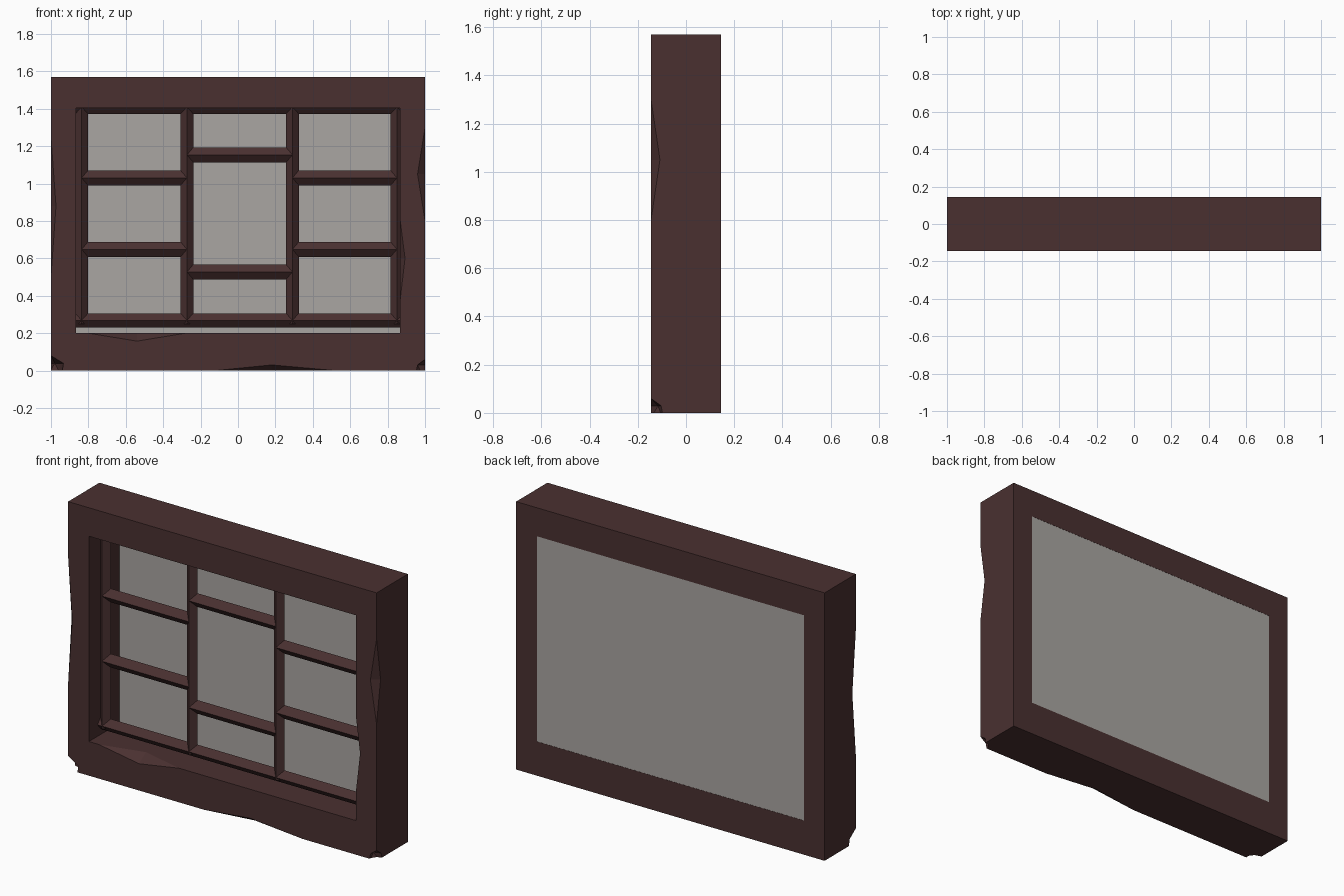
import bpy, bmesh
from mathutils import Vector

if "Cube" in bpy.data.objects:
    bpy.data.objects.remove(bpy.data.objects["Cube"])


def material(name, rgb):
    m = bpy.data.materials.new(name)
    m.diffuse_color = (*rgb, 1)
    m.use_nodes = True
    m.node_tree.nodes["Principled BSDF"].inputs["Base Color"].default_value = m.diffuse_color
    return m


WOOD = material("dark_wood", (0.068, 0.030, 0.030))
GLASS = material("grey_glass", (0.40, 0.38, 0.36))
FRONT, BACK = -0.145, 0.145


def finish(name, bm, mat):
    bmesh.ops.recalc_face_normals(bm, faces=bm.faces[:])
    me = bpy.data.meshes.new(name)
    bm.to_mesh(me)
    bm.free()
    me.materials.append(mat)
    ob = bpy.data.objects.new(name, me)
    bpy.context.collection.objects.link(ob)
    return ob


def hull(name, points):
    bm = bmesh.new()
    for p in points:
        bm.verts.new(p)
    bmesh.ops.convex_hull(bm, input=bm.verts[:])
    return finish(name, bm, WOOD)


def ball(name, loc, r):
    bm = bmesh.new()
    bmesh.ops.create_icosphere(bm, subdivisions=1, radius=r)
    bmesh.ops.translate(bm, verts=bm.verts[:], vec=loc)
    return finish(name, bm, WOOD)


# Frame: rectangular ring pushed back to full depth
def rect(bm, x, z0, z1):
    return [bm.verts.new((a, FRONT, b)) for a, b in ((-x, z0), (x, z0), (x, z1), (-x, z1))]


bm = bmesh.new()
outer = rect(bm, 1.0, 0.0, 1.57)
inner = rect(bm, 0.865, 0.2, 1.403)
for i in range(4):
    j = (i + 1) % 4
    bm.faces.new((outer[i], outer[j], inner[j], inner[i]))
ext = bmesh.ops.extrude_face_region(bm, geom=bm.faces[:], use_keep_orig=True)
moved = [g for g in ext["geom"] if isinstance(g, bmesh.types.BMVert)]
bmesh.ops.translate(bm, verts=moved, vec=(0, BACK - FRONT, 0))
frame = finish("frame", bm, WOOD)

# Chipped edges: end, end, notch on the front, notch on the side, point outside
F = FRONT
chips = [
    [(1, F, 0.8), (1, F, 1.3), (0.96, F, 1.05), (1, -0.108, 1.05), (1.08, F - 0.08, 1.05)],
    [(-1, F, 0.5), (-1, F, 1.25), (-0.973, F, 0.88), (-1, -0.112, 0.88), (-1.08, F - 0.08, 0.88)],
    [(-0.12, F, 0), (0.52, F, 0), (0.18, F, 0.03), (0.18, -0.10, 0), (0.18, F - 0.08, -0.08)],
    [(0.865, F, 0.36), (0.865, F, 0.82), (0.893, F, 0.6), (0.865, -0.10, 0.6), (0.79, F - 0.08, 0.6)],
    [(-0.8, F, 0.2), (-0.28, F, 0.2), (-0.54, F, 0.157), (-0.54, -0.08, 0.2), (-0.54, F - 0.08, 0.28)],
]
cutters = [hull("chip_cutter", c) for c in chips]
# Knocked-off bottom corners
cutters.append(ball("corner_cutter", (-1, F, 0.005), 0.075))
cutters.append(ball("corner_cutter", (1, F, 0.005), 0.055))

for c in cutters:
    c.hide_render = True
    mod = frame.modifiers.new("chip", 'BOOLEAN')
    mod.operation = 'DIFFERENCE'
    mod.solver = 'EXACT'
    mod.object = c
deps = bpy.context.evaluated_depsgraph_get()
chipped = bpy.data.meshes.new_from_object(frame.evaluated_get(deps))
frame.modifiers.clear()
frame.data = chipped
for c in cutters:
    bpy.data.objects.remove(c)

# Glass sheet, flush with the back
bm = bmesh.new()
bmesh.ops.create_cube(bm, size=1)
bmesh.ops.scale(bm, verts=bm.verts[:], vec=(1.73, 0.008, 1.203))
bmesh.ops.translate(bm, verts=bm.verts[:], vec=(0, BACK - 0.005, 0.8015))
finish("glass", bm, GLASS)


# Lattice bars: diamond section with a sharp ridge to the front
def bar(name, a, b, half):
    a, b = Vector(a), Vector(b)
    axis = (b - a).normalized()
    side = axis.cross(Vector((0, 1, 0))) * half
    depth = Vector((0, 0.034, 0))
    hull(name, [p + o for p in (a, b) for o in (side, -side, depth, -depth)])


Y = -0.032
cols = [-0.836, -0.273, 0.291, 0.85]
for x in cols:
    bar("vertical_bar", (x, Y, 0.25), (x, Y, 1.42), 0.034)
for z in (0.268, 1.41):
    bar("end_rail", (-0.868, Y, z), (0.868, Y, z), 0.038)
for z in (0.648, 1.03):
    bar("left_rail", (cols[0], Y, z), (cols[1], Y, z), 0.04)
    bar("right_rail", (cols[2], Y, z), (cols[3], Y, z), 0.04)
for z in (0.527, 1.153):
    bar("middle_rail", (cols[1], Y, z), (cols[2], Y, z), 0.04)
